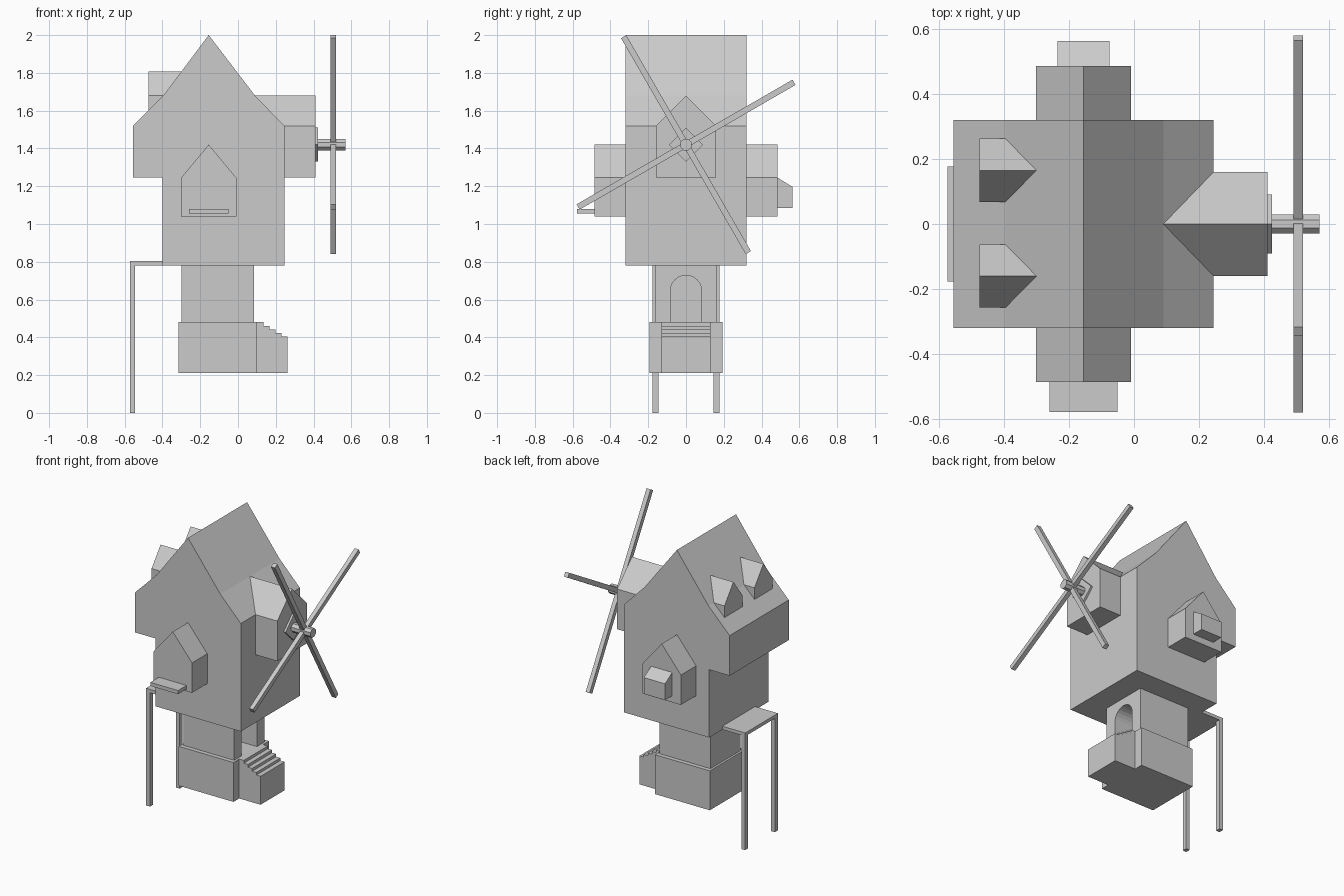
import bpy, bmesh
from math import pi, cos, sin, radians
from mathutils import Matrix

if "Cube" in bpy.data.objects:
    bpy.data.objects.remove(bpy.data.objects["Cube"])


def finish(name, bm):
    bmesh.ops.recalc_face_normals(bm, faces=bm.faces)
    me = bpy.data.meshes.new(name)
    bm.to_mesh(me)
    bm.free()
    ob = bpy.data.objects.new(name, me)
    bpy.context.collection.objects.link(ob)
    return ob


def box(name, x, y, z):
    bm = bmesh.new()
    bmesh.ops.create_cube(bm, size=1)
    for v in bm.verts:
        v.co = [(a + b) / 2 + c * (b - a) for (a, b), c in zip((x, y, z), v.co)]
    return finish(name, bm)


def prism(name, profile, a, b, axis):
    """Extrude a profile along x (profile is y,z) or y (profile is x,z)."""
    bm = bmesh.new()
    at = (lambda p, t: (t, p[0], p[1])) if axis == 'x' else (lambda p, t: (p[0], t, p[1]))
    face = bm.faces.new([bm.verts.new(at(p, a)) for p in profile])
    new = bmesh.ops.extrude_face_region(bm, geom=[face])['geom']
    shift = (b - a, 0, 0) if axis == 'x' else (0, b - a, 0)
    bmesh.ops.translate(bm, verts=[g for g in new if isinstance(g, bmesh.types.BMVert)], vec=shift)
    return finish(name, bm)


def gable(c, w, bottom, eave, top):
    return [(c - w, bottom), (c + w, bottom), (c + w, eave), (c, top), (c - w, eave)]


# House body with overhang and double-pitched roof
prism("house_body", [(-0.40, 0.78), (0.245, 0.78), (0.245, 1.52), (0.09, 1.68), (-0.155, 2.0),
                     (-0.395, 1.68), (-0.555, 1.52), (-0.555, 1.245), (-0.40, 1.245)],
      -0.32, 0.32, 'y')

# Gabled bays: right, front and back
prism("right_bay", gable(0, 0.16, 1.245, 1.52, 1.68), 0.09, 0.41, 'x')
for name, s in (("front_bay", -1), ("back_bay", 1)):
    prism(name, gable(-0.155, 0.146, 1.04, 1.245, 1.42), s * 0.31, s * 0.485, 'y')

# Window shelf in front, sloped box behind
box("front_shelf", (-0.26, -0.05), (-0.577, -0.48), (1.055, 1.08))
prism("back_box", [(0.48, 1.085), (0.563, 1.085), (0.563, 1.197), (0.485, 1.245), (0.48, 1.245)],
      -0.235, -0.075, 'x')

# Roof dormers
for i, y in enumerate((-0.16, 0.165)):
    prism(f"roof_dormer_{i + 1}", gable(y, 0.097, 1.595, 1.68, 1.807), -0.475, -0.30, 'x')

# Stem with arched doorway
stem = box("stem", (-0.30, 0.085), (-0.163, 0.163), (0.475, 0.78))
arch = [(-0.083, 0.48), (0.083, 0.48)]
arch += [(0.083 * cos(pi * i / 12), 0.645 + 0.083 * sin(pi * i / 12)) for i in range(13)]
cutter = prism("doorway_cutter", arch, -0.08, 0.12, 'x')
cutter.hide_render = True
cutter.hide_viewport = True
mod = stem.modifiers.new("doorway", 'BOOLEAN')
mod.operation = 'DIFFERENCE'
mod.object = cutter
mod.solver = 'EXACT'

# Base and steps
box("base", (-0.315, 0.10), (-0.192, 0.192), (0.21, 0.48))
steps = [(0.09, 0.21), (0.262, 0.21)]
for x1, x0, z in ((0.262, 0.23, 0.405), (0.23, 0.198, 0.423), (0.198, 0.167, 0.442),
                  (0.167, 0.135, 0.461), (0.135, 0.09, 0.48)):
    steps += [(x1, z), (x0, z)]
prism("steps", steps, -0.13, 0.13, 'y')

# Balcony deck on two posts
box("balcony", (-0.573, -0.40), (-0.177, 0.177), (0.78, 0.803))
for name, s in (("front_post", -1), ("back_post", 1)):
    box(name, (-0.572, -0.544), tuple(sorted((s * 0.145, s * 0.177))), (0, 0.78))

# Sail mount: diamond plate, axle, two crossed bars
prism("axle_plate", [(0.09, 1.42), (0, 1.51), (-0.09, 1.42), (0, 1.33)], 0.405, 0.424, 'x')
prism("axle", [(0.032 * cos(pi * (i + .5) / 4), 1.42 + 0.032 * sin(pi * (i + .5) / 4))
               for i in range(8)], 0.42, 0.57, 'x')
for i, ang in enumerate((30, 120)):
    bar = box(f"sail_bar_{i + 1}", (0.49, 0.52), (-0.66, 0.66), (-0.016, 0.016))
    bar.data.transform(Matrix.Translation((0, 0, 1.42)) @ Matrix.Rotation(radians(ang), 4, 'X'))
